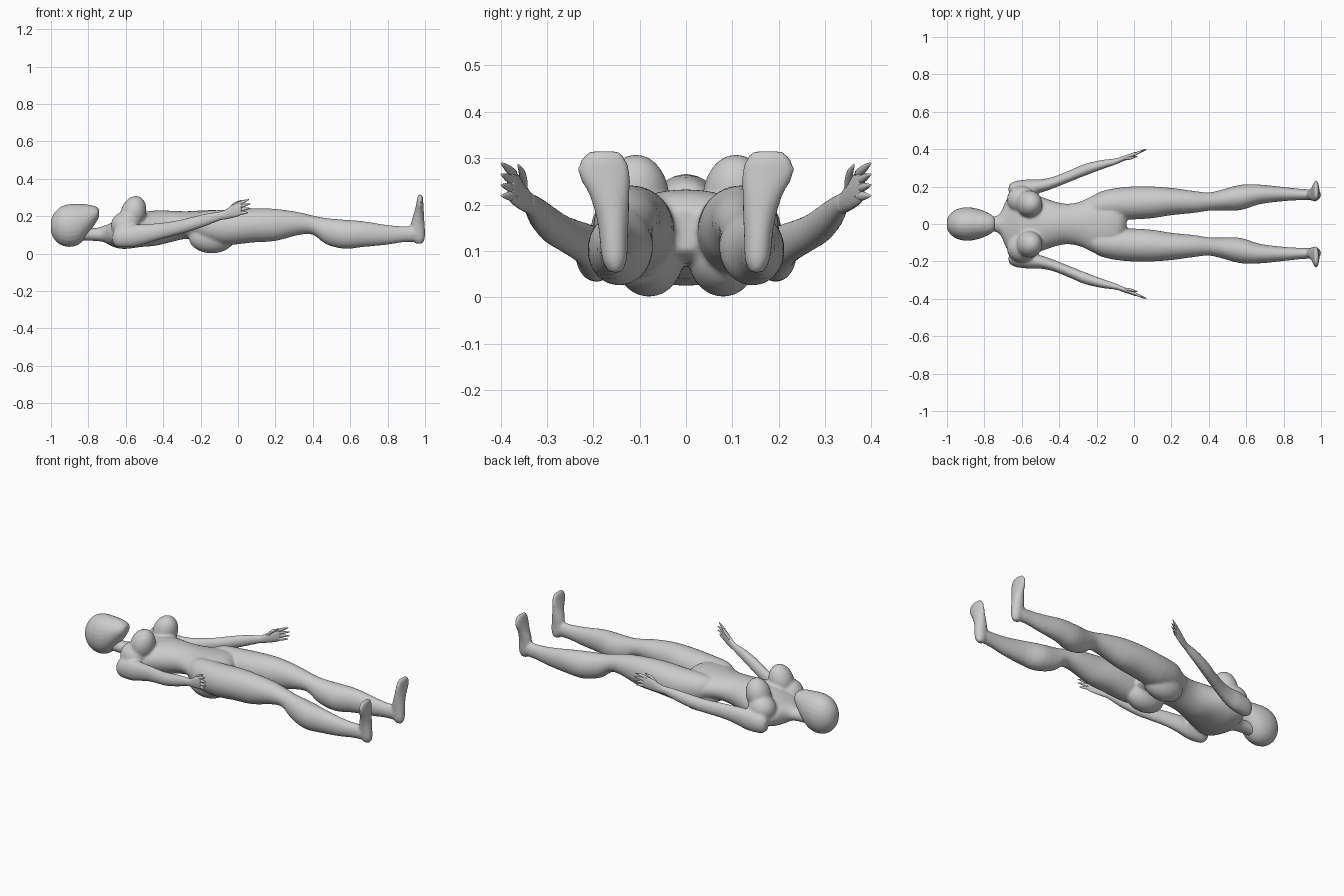
import bpy, bmesh, math
from mathutils import Vector, Matrix

cube = bpy.data.objects.get("Cube")
if cube:
    bpy.data.objects.remove(cube, do_unlink=True)

skin = bpy.data.materials.new("plain grey")
skin.use_nodes = True
GREY = (0.6, 0.6, 0.6, 1)
skin.diffuse_color = GREY
skin.node_tree.nodes["Principled BSDF"].inputs["Base Color"].default_value = GREY


def spline(rows, steps=3):
    """Catmull-Rom interpolation between section rows."""
    rows = [Vector(r) for r in rows]
    out = []
    for i in range(len(rows) - 1):
        a, b = rows[max(i - 1, 0)], rows[i]
        c, d = rows[i + 1], rows[min(i + 2, len(rows) - 1)]
        for k in range(steps):
            t = k / steps
            out.append(0.5 * (2 * b + (c - a) * t + (2 * a - 5 * b + 4 * c - d) * t * t
                              + (3 * b - a - 3 * c + d) * t ** 3))
    return out + [rows[-1]]


def loft(bm, rows, upright=False, side=1, n=24):
    """Skin ellipses. Rows: x, y, z, ry, rz; upright rows: z, x, y, rx, ry."""
    rings = []
    for p, u, v, ru, rv in spline(rows):
        ring = []
        for k in range(n):
            a = 2 * math.pi * k / n
            cu, cv = u + ru * math.cos(a), v + rv * math.sin(a)
            co = (cu, cv * side, p) if upright else (p, cu * side, cv)
            ring.append(bm.verts.new(co))
        rings.append(ring)
    faces = [bm.faces.new(rings[0]), bm.faces.new(rings[-1][::-1])]
    for r, s in zip(rings, rings[1:]):
        for k in range(n):
            j = (k + 1) % n
            faces.append(bm.faces.new((r[k], s[k], s[j], r[j])))
    bmesh.ops.recalc_face_normals(bm, faces=faces)


def ball(bm, centre, radii, tilt=0):
    m = Matrix.Translation(centre) @ Matrix.Rotation(tilt, 4, 'Y') @ Matrix.Diagonal((*radii, 1))
    bmesh.ops.create_uvsphere(bm, u_segments=24, v_segments=14, radius=1, matrix=m)


def finish(name, bm, voxel=0, smooth=4):
    me = bpy.data.meshes.new(name)
    bm.to_mesh(me)
    bm.free()
    me.materials.append(skin)
    ob = bpy.data.objects.new(name, me)
    bpy.context.collection.objects.link(ob)
    for p in me.polygons:
        p.use_smooth = True
    if voxel:
        r = ob.modifiers.new("blend", 'REMESH')
        r.mode = 'VOXEL'
        r.voxel_size = voxel
        r.use_smooth_shade = True
        s = ob.modifiers.new("soften", 'SMOOTH')
        s.factor = 0.5
        s.iterations = smooth
    return ob


# Section tables
TORSO = [(-.85, 0, .107, .038, .038), (-.76, 0, .102, .038, .035), (-.715, 0, .105, .058, .045),
         (-.685, 0, .102, .125, .058), (-.65, 0, .105, .175, .075), (-.6, 0, .115, .18, .09),
         (-.52, 0, .128, .155, .093), (-.44, 0, .136, .125, .094), (-.36, 0, .145, .108, .084),
         (-.28, 0, .152, .122, .074), (-.2, 0, .15, .16, .08), (-.12, 0, .152, .16, .08),
         (-.07, 0, .15, .11, .07), (-.04, 0, .145, .05, .045)]
LEG = [(-.24, .085, .155, .045, .05), (-.18, .1, .148, .073, .08), (-.06, .11, .14, .087, .094),
       (.08, .115, .15, .086, .091), (.2, .12, .153, .073, .086), (.32, .118, .16, .059, .062),
       (.4, .12, .152, .049, .051), (.47, .128, .12, .056, .07), (.57, .142, .103, .068, .078),
       (.67, .158, .104, .053, .069), (.79, .16, .1, .039, .054), (.88, .158, .103, .031, .043),
       (.95, .156, .105, .028, .042), (.98, .155, .1, .02, .03)]
FOOT = [(.053, .968, .152, .018, .014), (.08, .965, .154, .034, .027), (.13, .962, .156, .038, .031),
        (.17, .962, .158, .035, .035), (.22, .968, .165, .026, .044), (.265, .972, .176, .019, .057),
        (.297, .974, .178, .015, .05), (.316, .974, .177, .008, .033)]
ARM = [(-.67, .185, .085, .02, .03), (-.64, .19, .088, .038, .054), (-.56, .198, .095, .041, .06),
       (-.5, .203, .103, .036, .053), (-.43, .222, .117, .031, .045), (-.33, .262, .137, .031, .039),
       (-.27, .287, .152, .032, .038), (-.18, .315, .178, .026, .034), (-.1, .334, .2, .017, .025),
       (-.07, .345, .207, .015, .024)]
PALM = [(-.11, .332, .197, .012, .02), (-.07, .345, .208, .014, .025), (-.03, .36, .225, .013, .034),
        (.005, .374, .238, .01, .037), (.018, .379, .243, .007, .033)]
HEAD = [(-1, 0, .145, .022, .03), (-.985, 0, .146, .051, .066), (-.95, 0, .148, .078, .101),
        (-.9, 0, .15, .09, .115), (-.85, 0, .157, .085, .108), (-.81, 0, .176, .073, .086),
        (-.78, 0, .196, .06, .062), (-.755, 0, .211, .045, .038), (-.742, 0, .217, .025, .02)]

# Body: torso, breasts, buttocks, arms, legs and feet blended together
bm = bmesh.new()
loft(bm, TORSO, n=36)
for s in (1, -1):
    loft(bm, LEG, side=s)
    loft(bm, FOOT, upright=True, side=s)
    loft(bm, ARM, side=s)
    ball(bm, (-.56, .108 * s, .215), (.068, .072, .095), tilt=.3)
    ball(bm, (-.6, .13 * s, .15), (.08, .075, .075))
    ball(bm, (-.14, .08 * s, .088), (.125, .076, .087))
finish("body", bm, voxel=0.008)

# Head with a low nose
bm = bmesh.new()
loft(bm, HEAD)
ball(bm, (-.82, 0, .252), (.026, .012, .014))
finish("head", bm, voxel=0.007, smooth=3)

# Hands: flat palm, four pointed fingers, thumb
for name, s in (("left_hand", 1), ("right_hand", -1)):
    bm = bmesh.new()
    loft(bm, PALM, side=s, n=16)
    for z0, z1, x1 in ((.266, .289, .058), (.25, .265, .066), (.234, .242, .066), (.218, .219, .054)):
        ym = .372 + .012
        loft(bm, [(.0, .371, z0, .008, .01), (.03, ym, (z0 + z1) / 2, .007, .009),
                  (x1, .398, z1, .002, .002)], side=s, n=8)
    loft(bm, [(-.05, .35, .232, .008, .012), (-.02, .352, .262, .008, .011),
              (.02, .362, .285, .002, .003)], side=s, n=8)
    finish(name, bm)
